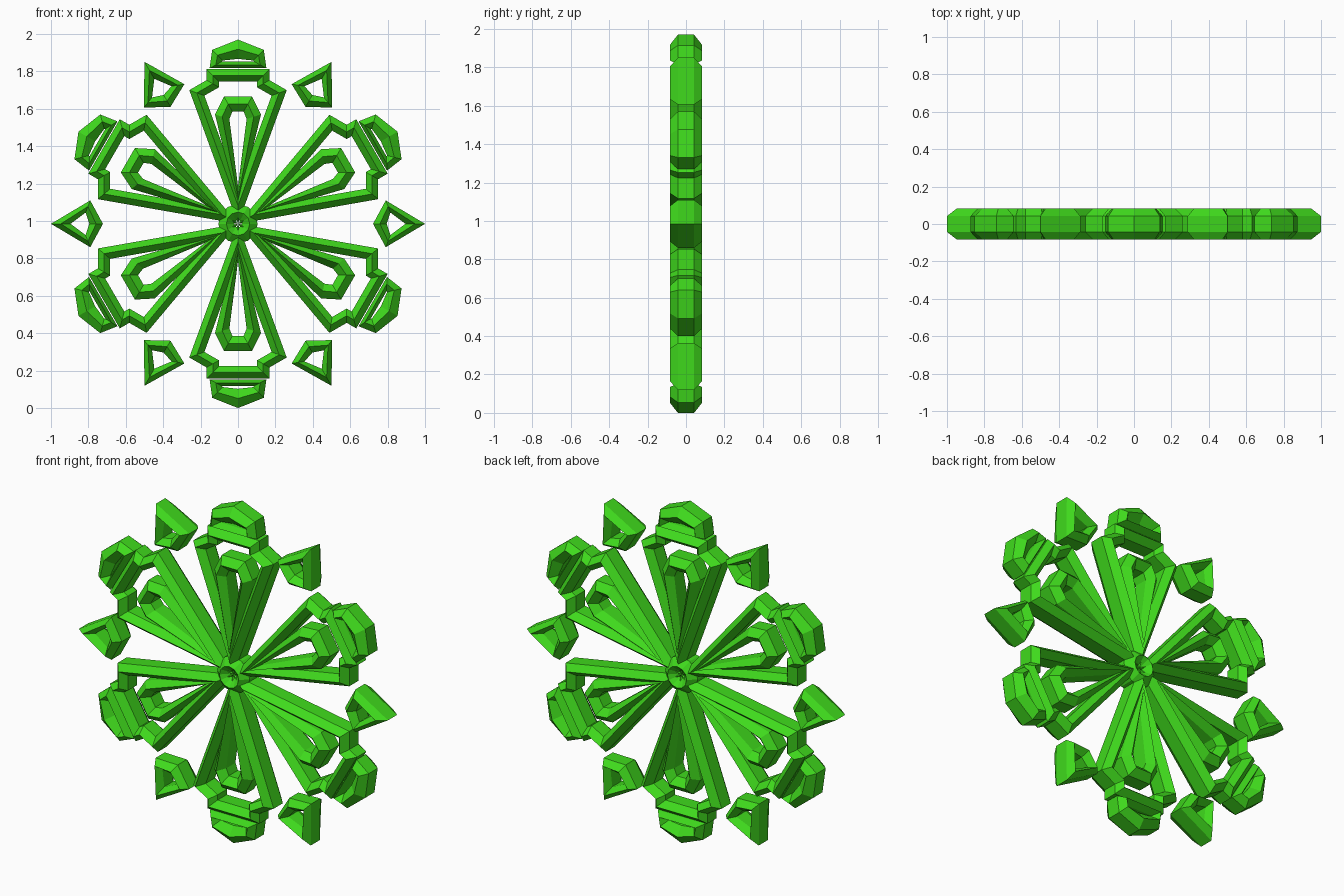
import bpy, bmesh, math
from mathutils import Vector

if "Cube" in bpy.data.objects:
    bpy.data.objects.remove(bpy.data.objects["Cube"])

CENTER_Z = 0.985
WALL, RIDGE = 0.042, 0.083   # half depth at the stroke edge and along its ridge

green = bpy.data.materials.new("green")
green.diffuse_color = (0.05, 0.70, 0.012, 1)
green.use_nodes = True
green.node_tree.nodes["Principled BSDF"].inputs["Base Color"].default_value = green.diffuse_color


def mirrored(half, tip_last=None):
    """Close a left-right symmetric outline from its +u half (points with u=0 stay single)."""
    return half + [(-u, v) for u, v in reversed(half) if abs(u) > 1e-6]


def offset(path, d):
    """Mitred parallel copy of a closed counter-clockwise path; d > 0 goes outward."""
    pts = [Vector(p) for p in path]
    result = []
    for i, p in enumerate(pts):
        a = (p - pts[i - 1]).normalized()
        b = (pts[(i + 1) % len(pts)] - p).normalized()
        na, nb = Vector((a.y, -a.x)), Vector((b.y, -b.x))
        result.append(p + (na + nb) * d / (1 + na.dot(nb)))
    return result


def ring(name, outer, inner, angle=0.0):
    """Closed stroke with a six-sided section: straight walls, a ridge front and back."""
    bm = bmesh.new()
    c, s = math.cos(angle), math.sin(angle)
    sections = []
    for o, i in zip(outer, inner):
        o, i = Vector(o), Vector(i)
        m = (o + i) / 2
        section = [(o, -WALL), (m, -RIDGE), (i, -WALL), (i, WALL), (m, RIDGE), (o, WALL)]
        sections.append([bm.verts.new((p.x * c - p.y * s, y, CENTER_Z + p.x * s + p.y * c))
                         for p, y in section])
    for k, a in enumerate(sections):
        b = sections[(k + 1) % len(sections)]
        for j in range(6):
            n = (j + 1) % 6
            bm.faces.new((a[j], b[j], b[n], a[n]))
    bmesh.ops.recalc_face_normals(bm, faces=bm.faces)
    mesh = bpy.data.meshes.new(name)
    bm.to_mesh(mesh)
    bm.free()
    mesh.materials.append(green)
    bpy.context.collection.objects.link(bpy.data.objects.new(name, mesh))


# Part outlines, drawn for the arm that points straight up
petal = mirrored([(0, 0.0965), (0.220, 0.700), (0.135, 0.749), (0.135, 0.794)])
drop_out = mirrored([(0, 0.08), (0.123, 0.585), (0.075, 0.680)])
drop_in = mirrored([(0, 0.20), (0.046, 0.560), (0.030, 0.600)])
cap_out = mirrored([(0.152, 0.832), (0.138, 0.930), (0, 0.985)])
cap_in = mirrored([(0.085, 0.868), (0.082, 0.873), (0, 0.882)])
spike_out = mirrored([(0, 0.722), (0.125, 0.790), (0, 1.0)])
spike_in = mirrored([(0, 0.795), (0.060, 0.815), (0, 0.895)])

# Six arms with the spikes floating between them
for k in range(6):
    t = k * math.pi / 3
    ring(f"petal_frame_{k}", offset(petal, 0.033), offset(petal, -0.033), t)
    ring(f"inner_drop_{k}", drop_out, drop_in, t)
    ring(f"end_cap_{k}", cap_out, cap_in, t)
    ring(f"spike_{k}", spike_out, spike_in, t + math.pi / 6)

# Central hub
circle = [(math.cos(a * math.pi / 6), math.sin(a * math.pi / 6)) for a in range(12)]
ring("hub", [Vector(p) * 0.105 for p in circle], [Vector(p) * 0.02 for p in circle])
